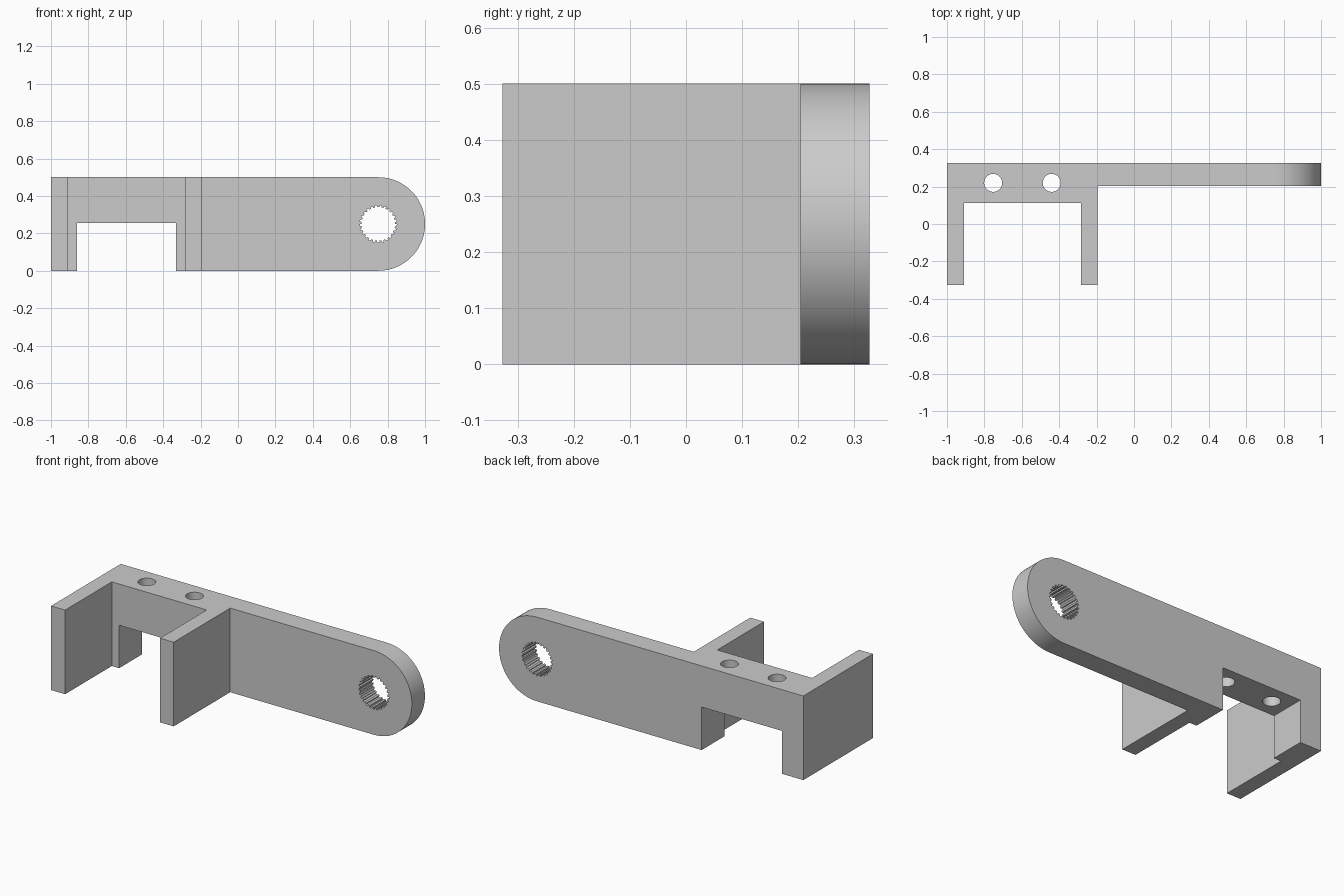
import bpy
import bmesh
from math import cos, sin, pi, radians
from mathutils import Vector

cube = bpy.data.objects.get("Cube")
if cube:
    bpy.data.objects.remove(cube, do_unlink=True)

HEIGHT = 0.5
EYE_X, EYE_Z = 0.75, HEIGHT / 2

grey = bpy.data.materials.new("plain_grey")
grey.use_nodes = True
colour = (0.6, 0.6, 0.6, 1)
grey.diffuse_color = colour
grey.node_tree.nodes["Principled BSDF"].inputs["Base Color"].default_value = colour


def prism(name, outline, depth, round_end=False):
    """Extrude a closed outline of 3D points along the depth vector."""
    bm = bmesh.new()
    face = bm.faces.new([bm.verts.new(p) for p in outline])
    moved = bmesh.ops.extrude_face_region(bm, geom=[face])["geom"]
    bmesh.ops.translate(bm, vec=Vector(depth),
                        verts=[g for g in moved if isinstance(g, bmesh.types.BMVert)])
    if round_end:
        tip = [e for e in bm.edges if all(v.co.x > 0.99 for v in e.verts)
               and abs(e.verts[0].co.z - e.verts[1].co.z) < 0.01]
        bmesh.ops.bevel(bm, geom=tip, offset=HEIGHT / 2 - 0.0005, segments=24,
                        profile=0.5, affect='EDGES')
    bmesh.ops.recalc_face_normals(bm, faces=bm.faces)
    mesh = bpy.data.meshes.new(name)
    bm.to_mesh(mesh)
    bm.free()
    mesh.materials.append(grey)
    obj = bpy.data.objects.new(name, mesh)
    bpy.context.collection.objects.link(obj)
    return obj


# Forked bracket and long lever, one plan outline with a rounded tip
plan = [(-1, -0.327), (-0.908, -0.327), (-0.908, 0.112), (-0.284, 0.112),
        (-0.284, -0.327), (-0.194, -0.327), (-0.194, 0.204), (1, 0.204),
        (1, 0.327), (-1, 0.327)]
bracket = prism("bracket", [(x, y, 0) for x, y in plan], (0, 0, HEIGHT), True)

# Rectangular notch under the cross block
notch = [(-0.86, -0.1), (-0.332, -0.1), (-0.332, 0.255), (-0.86, 0.255)]
cutters = [prism("notch_cutter", [(x, 0, z) for x, z in notch], (0, 0.6, 0))]

# Two vertical screw holes
for x in (-0.753, -0.44):
    ring = [(x + 0.048 * cos(a * pi / 24), 0.22 + 0.048 * sin(a * pi / 24), 0.1)
            for a in range(48)]
    cutters.append(prism("screw_hole_cutter", ring, (0, 0, 0.6)))

# Splined shaft hole with square teeth
TEETH = 25
spline = []
for i in range(TEETH):
    for step, radius in ((0, 0.09), (0.46, 0.09), (0.54, 0.099), (0.96, 0.099)):
        a = 2 * pi * (i + step) / TEETH
        spline.append((EYE_X + radius * cos(a), 0.1, EYE_Z + radius * sin(a)))
cutters.append(prism("spline_cutter", spline, (0, 0.4, 0)))

# Cut everything, then discard the cutters
bpy.context.view_layer.objects.active = bracket
bracket.select_set(True)
for cutter in cutters:
    mod = bracket.modifiers.new("cut", 'BOOLEAN')
    mod.operation = 'DIFFERENCE'
    mod.solver = 'EXACT'
    mod.object = cutter
    bpy.ops.object.modifier_apply(modifier=mod.name)
    bpy.data.objects.remove(cutter, do_unlink=True)

bpy.ops.object.shade_smooth_by_angle(angle=radians(25))
